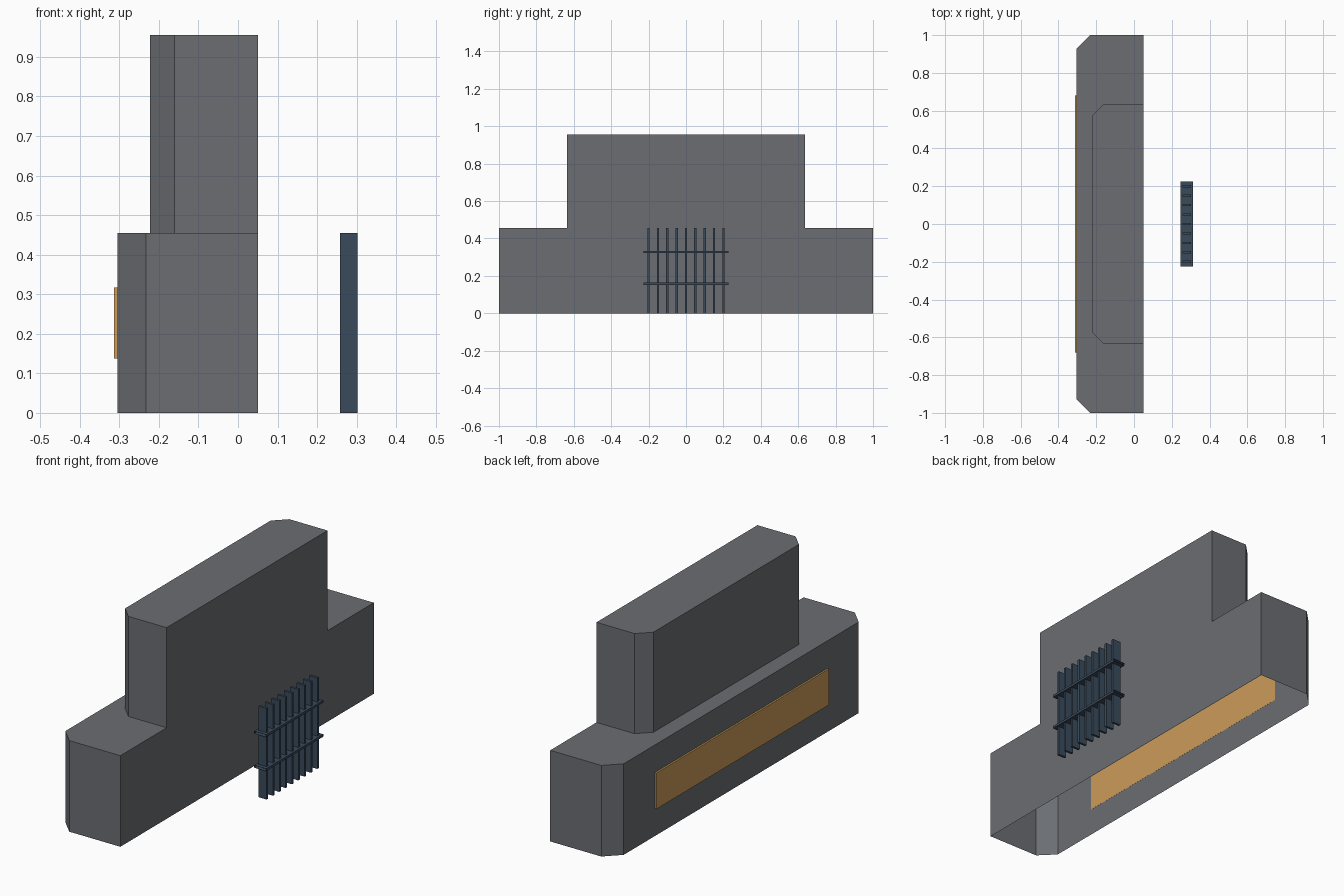
import bpy
import bmesh

cube = bpy.data.objects.get("Cube")
if cube:
    bpy.data.objects.remove(cube, do_unlink=True)


def material(name, rgb):
    mat = bpy.data.materials.new(name)
    mat.use_nodes = True
    colour = (*rgb, 1.0)
    mat.diffuse_color = colour
    mat.node_tree.nodes["Principled BSDF"].inputs["Base Color"].default_value = colour
    return mat


grey = material("stone_grey", (0.147, 0.155, 0.17))
steel = material("blue_steel", (0.042, 0.069, 0.105))
ochre = material("ochre", (0.60, 0.33, 0.10))


def add_object(name, bm, mat):
    mesh = bpy.data.meshes.new(name)
    bm.to_mesh(mesh)
    bm.free()
    mesh.materials.append(mat)
    obj = bpy.data.objects.new(name, mesh)
    bpy.context.collection.objects.link(obj)
    return obj


def tier(name, back, front, half, chamfer, low, high):
    """Wall block with two chamfered corners, open underneath."""
    side = [(front, half), (back + chamfer, half), (back, half - chamfer)]
    outline = side + [(x, -y) for x, y in reversed(side)]
    bm = bmesh.new()
    cap = bm.faces.new([bm.verts.new((x, y, high)) for x, y in outline])
    base = [bm.verts.new((x, y, low)) for x, y in outline]
    top = list(cap.verts)
    for i in range(len(top)):
        j = (i + 1) % len(top)
        bm.faces.new((top[j], top[i], base[i], base[j]))
    bmesh.ops.recalc_face_normals(bm, faces=bm.faces)
    if cap.normal.z < 0:
        bmesh.ops.reverse_faces(bm, faces=bm.faces)
    return add_object(name, bm, grey)


def box(name, centre, size, mat, open_ends=False):
    bm = bmesh.new()
    bmesh.ops.create_cube(bm, size=1)
    bmesh.ops.scale(bm, vec=size, verts=bm.verts)
    bmesh.ops.translate(bm, vec=centre, verts=bm.verts)
    if open_ends:
        bm.normal_update()
        ends = [f for f in bm.faces if abs(f.normal.y) > 0.9]
        bmesh.ops.delete(bm, geom=ends, context="FACES")
    return add_object(name, bm, mat)


# Stepped wall
tier("lower_wall", -0.305, 0.05, 1.0, 0.073, 0.0, 0.455)
tier("upper_wall", -0.222, 0.05, 0.635, 0.061, 0.455, 0.955)

# Rear panel
box("rear_panel", (-0.309, 0, 0.227), (0.009, 1.36, 0.18), ochre)

# Freestanding grille: upright bars and two rails
for i in range(9):
    box(f"grille_bar_{i + 1}", (0.28, (i - 4) * 0.05, 0.2275),
        (0.045, 0.012, 0.455), steel)
for label, z in (("lower", 0.158), ("upper", 0.328)):
    box(f"{label}_grille_rail", (0.28, 0, z), (0.066, 0.452, 0.012), steel, True)
